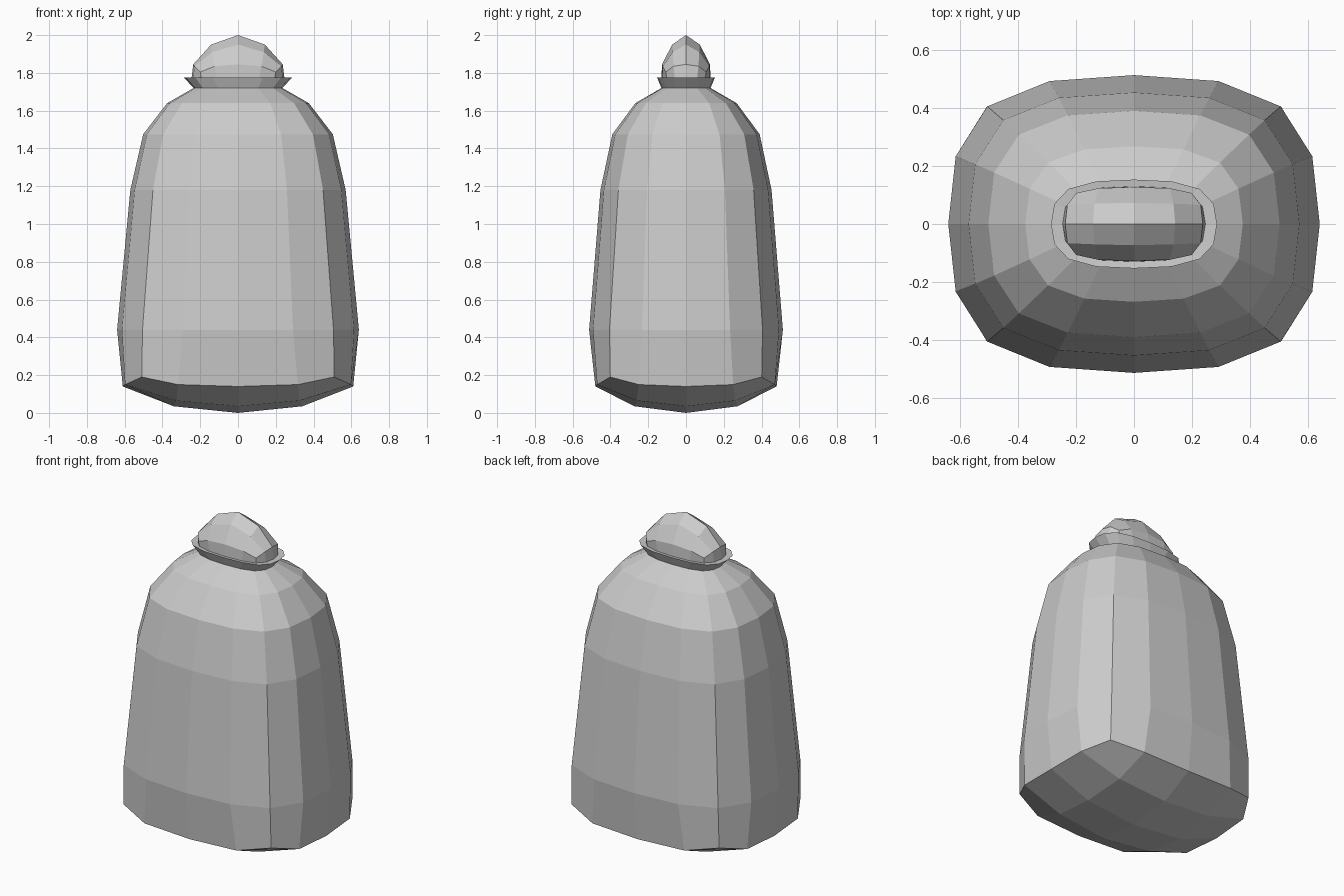
import bpy, bmesh

if "Cube" in bpy.data.objects:
    bpy.data.objects.remove(bpy.data.objects["Cube"])

# The 16-sided outline is the border of a 4x4 grid, so domes close with quads
BORDER = ([(2, j) for j in range(-2, 2)] + [(i, 2) for i in range(2, -2, -1)] +
          [(-2, j) for j in range(2, -2, -1)] + [(i, -2) for i in range(-2, 2)])


def border_point(i, j, quarter, corner):
    """Unit outline point for a border grid cell; quarter = (short, long)."""
    si, sj = (i > 0) - (i < 0), (j > 0) - (j < 0)
    if abs(i) == 2 and abs(j) == 2:
        return si * corner, sj * corner
    if abs(i) == 2:
        return si * (quarter[1] if j else 1), sj * quarter[0]
    return si * quarter[0], sj * (quarter[1] if i else 1)


def add_ring(bm, rx, ry, z, quarter=(0.455, 0.96), corner=0.79):
    """z is a number, or (middle, quarter, corner) heights."""
    ring = {}
    for i, j in BORDER:
        px, py = border_point(i, j, quarter, corner)
        level = z
        if isinstance(z, tuple):
            level = z[min(abs(i), abs(j))]
        ring[i, j] = bm.verts.new((px * rx, py * ry, level))
    return ring


def bridge(bm, a, b):
    for k, p in enumerate(BORDER):
        q = BORDER[(k + 1) % 16]
        bm.faces.new((a[p], a[q], b[q], b[p]))


def close_dome(bm, ring, rx, ry, heights):
    """Fill a ring with a 4x4 quad dome; heights = (centre, x side, y side, diagonal)."""
    grid = dict(ring)
    for i in (-1, 0, 1):
        for j in (-1, 0, 1):
            k = 3 if i and j else 1 if i else 2 if j else 0
            grid[i, j] = bm.verts.new((i * rx * (0.96 if j else 1),
                                       j * ry * (0.96 if i else 1), heights[k]))
    for i in range(-2, 2):
        for j in range(-2, 2):
            bm.faces.new((grid[i, j], grid[i + 1, j], grid[i + 1, j + 1], grid[i, j + 1]))


def finish(bm, name):
    bmesh.ops.recalc_face_normals(bm, faces=bm.faces)
    mesh = bpy.data.meshes.new(name)
    bm.to_mesh(mesh)
    bm.free()
    bpy.context.collection.objects.link(bpy.data.objects.new(name, mesh))


def stack(bm, rings):
    for a, b in zip(rings, rings[1:]):
        bridge(bm, a, b)


# Body: rounded base, tapering sides, sloped shoulders
bm = bmesh.new()
base = add_ring(bm, 0.61, 0.48, (0.14, 0.15, 0.19), (0.52, 0.98), 0.835)
rows = [(0.64, 0.513, 0.44), (0.57, 0.453, 1.18), (0.502, 0.39, 1.475),
        (0.375, 0.268, 1.64), (0.235, 0.13, 1.72)]
stack(bm, [base] + [add_ring(bm, *r) for r in rows])
close_dome(bm, base, 0.34, 0.272, (0.005, 0.035, 0.035, 0.065))
bm.verts.ensure_lookup_table()
min(bm.verts, key=lambda v: v.co.z).co.z = 0
finish(bm, "body")

# Collar: flared rim with a flat top
bm = bmesh.new()
stack(bm, [add_ring(bm, *r) for r in
           [(0.235, 0.13, 1.72), (0.286, 0.153, 1.775), (0.246, 0.13, 1.772)]])
finish(bm, "collar")

# Cap: short wall and a ridged dome
bm = bmesh.new()
wall = add_ring(bm, 0.246, 0.13, 1.772)
brim = add_ring(bm, 0.237, 0.127, (1.845, 1.835, 1.805), (0.52, 0.97), 0.84)
stack(bm, [wall, brim])
close_dome(bm, brim, 0.142, 0.073, (2.0, 1.95, 1.95, 1.91))
finish(bm, "cap")
